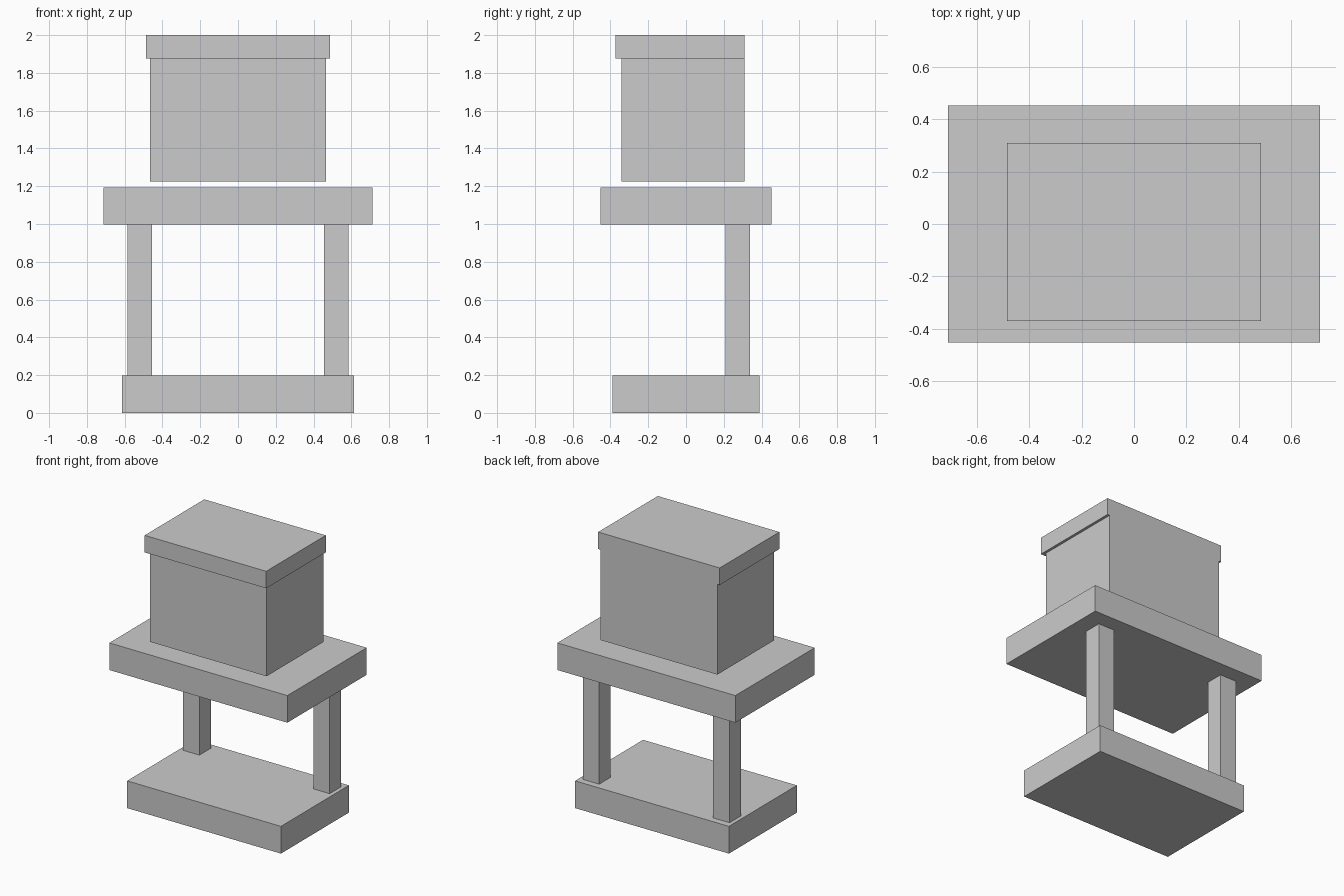
import bpy
import bmesh
from mathutils import Vector

if "Cube" in bpy.data.objects:
    bpy.data.objects.remove(bpy.data.objects["Cube"])


def box(name, x, y, z):
    """Add a flat-faced box spanning the given (min, max) ranges."""
    low, high = Vector((x[0], y[0], z[0])), Vector((x[1], y[1], z[1]))
    bm = bmesh.new()
    bmesh.ops.create_cube(bm, size=1)
    bmesh.ops.scale(bm, vec=high - low, verts=bm.verts)
    bmesh.ops.translate(bm, vec=(low + high) / 2, verts=bm.verts)
    mesh = bpy.data.meshes.new(name)
    bm.to_mesh(mesh)
    bm.free()
    obj = bpy.data.objects.new(name, mesh)
    bpy.context.collection.objects.link(obj)
    return obj


# Stand: base slab, two rear posts, table top
box("base", (-0.615, 0.615), (-0.388, 0.388), (0, 0.197))
for side, x in (("left", (-0.586, -0.456)), ("right", (0.456, 0.586))):
    box(side + "_post", x, (0.21, 0.34), (0.197, 0.997))
box("table_top", (-0.712, 0.712), (-0.453, 0.453), (0.997, 1.193))

# Box hovering just above the table, lid flush at the back
box("box_body", (-0.467, 0.467), (-0.341, 0.309), (1.224, 1.877))
box("box_lid", (-0.486, 0.486), (-0.372, 0.309), (1.877, 2.0))
